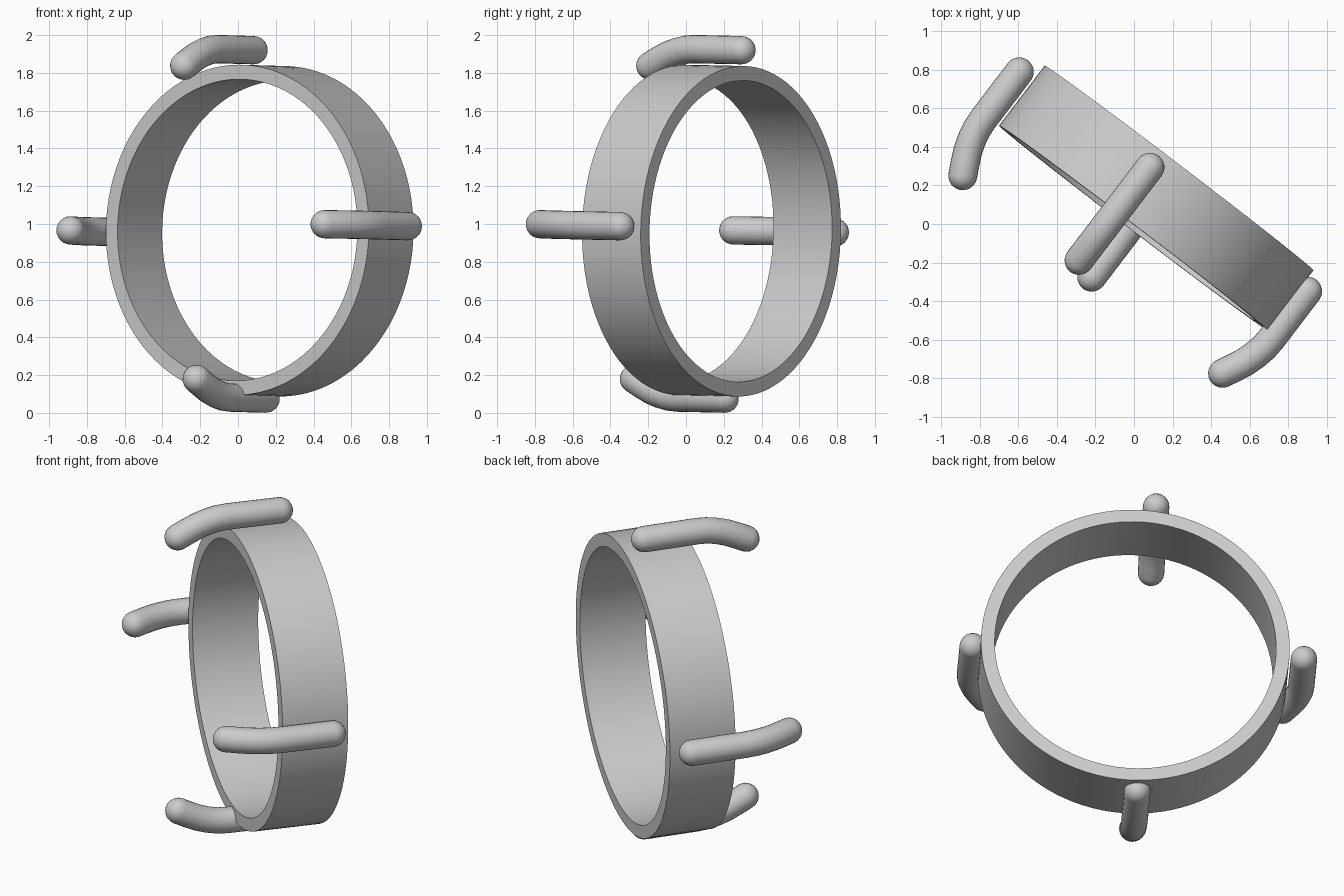
import bpy, bmesh, math
from mathutils import Matrix, Vector

if "Cube" in bpy.data.objects:
    bpy.data.objects.remove(bpy.data.objects["Cube"])

# Local frame: x across the ring, y along its axis, z up (slightly tilted)
TILT = math.radians(1)
ACROSS = Vector((0.796, -0.606, 0)).normalized()
FLAT = Vector((-ACROSS.y, ACROSS.x, 0))
AXIS = FLAT * math.cos(TILT) - Vector((0, 0, math.sin(TILT)))
FRAME = Matrix((ACROSS, AXIS, ACROSS.cross(AXIS))).transposed().to_4x4()
FRAME = Matrix.Translation((0.115, 0.135, 0.965)) @ FRAME


def loft(name, loops, close_loops=False, caps=False):
    """Join successive vertex loops with quads."""
    bm = bmesh.new()
    rows = [[bm.verts.new(p) for p in loop] for loop in loops]
    n = len(rows[0])
    for i in range(len(rows) if close_loops else len(rows) - 1):
        a, b = rows[i], rows[(i + 1) % len(rows)]
        for j in range(n):
            k = (j + 1) % n
            bm.faces.new((a[j], a[k], b[k], b[j]))
    if caps:
        bm.faces.new(rows[0])
        bm.faces.new(rows[-1])
    bmesh.ops.recalc_face_normals(bm, faces=bm.faces)
    mesh = bpy.data.meshes.new(name)
    bm.to_mesh(mesh)
    bm.free()
    obj = bpy.data.objects.new(name, mesh)
    bpy.context.collection.objects.link(obj)
    obj.matrix_world = FRAME
    bpy.ops.object.select_all(action='DESELECT')
    obj.select_set(True)
    bpy.context.view_layer.objects.active = obj
    bpy.ops.object.shade_smooth_by_angle(angle=math.radians(40))
    return obj


def circle_y(r, y, n=96):
    return [(r * math.cos(2 * math.pi * i / n), y, r * math.sin(2 * math.pi * i / n))
            for i in range(n)]


# Flat band
OUTER, INNER, HALF = 0.875, 0.798, 0.195
loft("ring_band", [circle_y(OUTER, -HALF), circle_y(OUTER, HALF),
                   circle_y(INNER, HALF), circle_y(INNER, -HALF)], close_loops=True)

# Prong centre line: (position along axis, inward bend)
PATH = [(0.09, 0), (-0.22, 0), (-0.28, 0.004), (-0.34, 0.017),
        (-0.40, 0.037), (-0.46, 0.065), (-0.515, 0.093)]
RADIUS = 0.075


def prong(name, angle, dist, side):
    """Round-ended bent rod; angle is its place round the ring."""
    out = Vector((math.cos(angle), 0, math.sin(angle)))
    tan = Vector((-math.sin(angle), 0, math.cos(angle)))
    pts = [out * (dist - b) + tan * side + Vector((0, u, 0)) for u, b in PATH]
    last = len(pts) - 1
    dirs = [(pts[min(i + 1, last)] - pts[max(i - 1, 0)]).normalized()
            for i in range(last + 1)]
    stations = list(zip(pts, dirs, [RADIUS] * len(pts)))
    arcs = [math.radians(a) for a in (15, 30, 45, 60, 75, 87)]

    def cap(p, d, s):
        return [(p + d * s * RADIUS * math.sin(a), d, RADIUS * math.cos(a)) for a in arcs]

    stations = (cap(pts[0], dirs[0], -1)[::-1] + stations
                + cap(pts[-1], dirs[-1], 1))
    loops = []
    for p, d, r in stations:
        normal = tan.cross(d)
        loops.append([p + (tan * math.cos(t) + normal * math.sin(t)) * r
                      for t in (2 * math.pi * j / 24 for j in range(24))])
    loft(name, loops, caps=True)


# Four prongs round the band
prong("prong_right", 0, 0.917, 0.025)
prong("prong_top", math.pi / 2, 0.957, 0.122)
prong("prong_left", math.pi, 0.96, 0.008)
prong("prong_bottom", -math.pi / 2, 0.888, -0.017)
